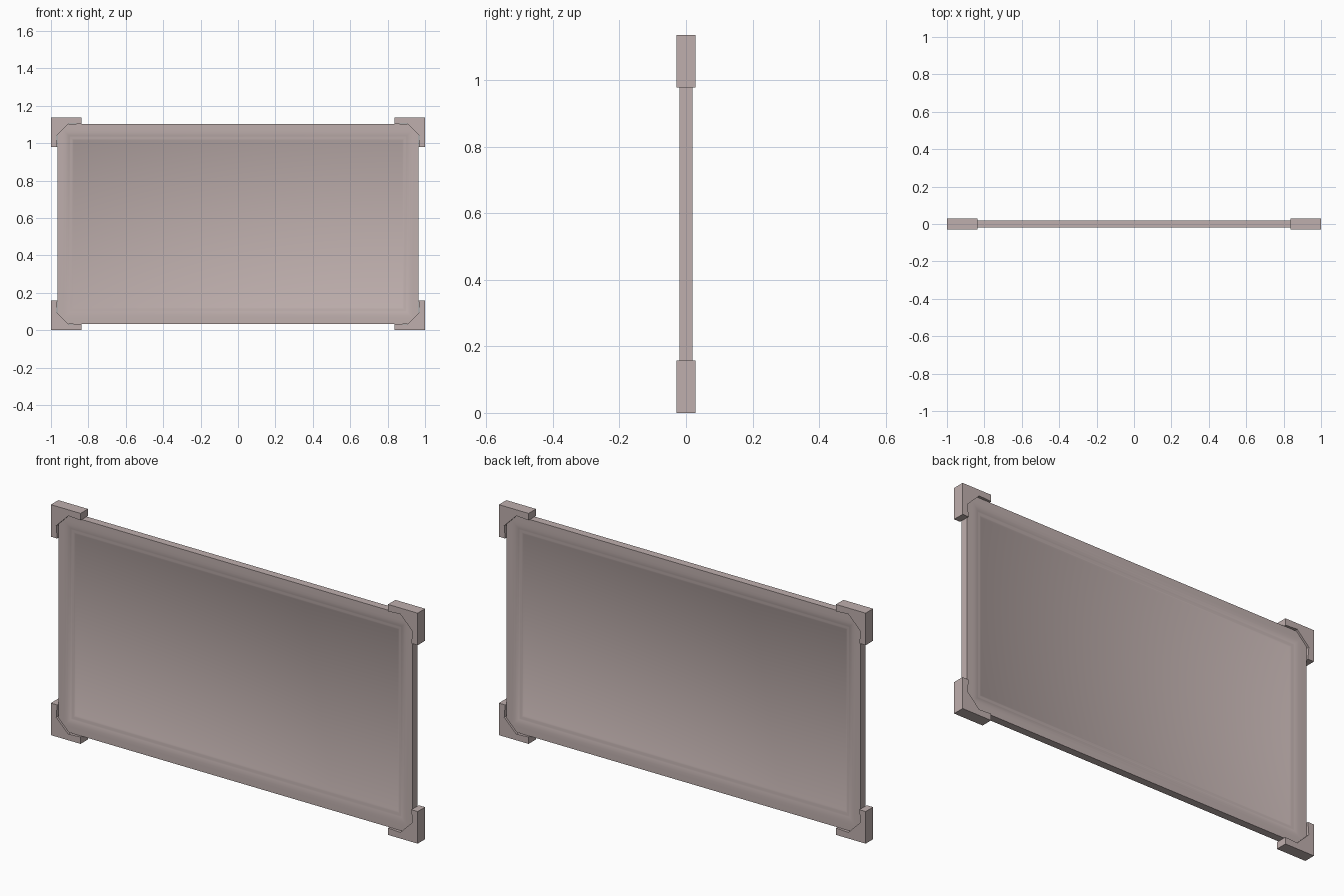
import bpy, bmesh

cube = bpy.data.objects.get("Cube")
if cube:
    bpy.data.objects.remove(cube, do_unlink=True)

# Single warm grey-pink material
mat = bpy.data.materials.new("dusty_pink_grey")
mat.use_nodes = True
colour = (0.52, 0.43, 0.42, 1)
mat.diffuse_color = colour
bsdf = mat.node_tree.nodes["Principled BSDF"]
bsdf.inputs["Base Color"].default_value = colour
bsdf.inputs["Roughness"].default_value = 0.7

MID = 0.568          # height of the panel centre
HALF_X, HALF_Z = 0.966, 0.534


def finish(bm, name):
    bmesh.ops.recalc_face_normals(bm, faces=bm.faces)
    mesh = bpy.data.meshes.new(name)
    bm.to_mesh(mesh)
    bm.free()
    mesh.materials.append(mat)
    obj = bpy.data.objects.new(name, mesh)
    bpy.context.collection.objects.link(obj)
    return obj


def smooth(obj):
    bpy.ops.object.select_all(action="DESELECT")
    obj.select_set(True)
    bpy.context.view_layer.objects.active = obj
    bpy.ops.object.shade_smooth_by_angle(angle=0.6)


# Framed panel: rectangular rings stepping inward on each side
# (inset from the outer edge, half thickness)
profile = [(0.0, 0.019), (0.03, 0.019), (0.045, 0.018), (0.056, 0.016),
           (0.064, 0.013), (0.07, 0.012), (0.079, 0.011), (0.085, 0.009),
           (0.09, 0.006)]
rings = [(i, -t) for i, t in reversed(profile)] + profile
bm = bmesh.new()
loops = []
for inset, y in rings:
    x, z = HALF_X - inset, HALF_Z - inset
    loops.append([bm.verts.new((sx * x, y, MID + sz * z))
                  for sx, sz in ((-1, -1), (1, -1), (1, 1), (-1, 1))])
for a, b in zip(loops, loops[1:]):
    for i in range(4):
        j = (i + 1) % 4
        bm.faces.new((a[i], a[j], b[j], b[i]))
bm.faces.new(loops[0])
bm.faces.new(loops[-1])
smooth(finish(bm, "framed_panel"))

# Corner protectors: L-shaped blocks with a chamfered inner corner
outline = [(1.0, 0.568), (0.838, 0.568), (0.838, 0.534), (0.905, 0.538),
           (0.971, 0.472), (0.966, 0.41), (1.0, 0.41)]
for sx, side in ((1, "left"), (-1, "right")):
    for sz, level in ((1, "upper"), (-1, "lower")):
        bm = bmesh.new()
        face = bm.faces.new([bm.verts.new((sx * x, -0.029, MID + sz * z))
                             for x, z in outline])
        ext = bmesh.ops.extrude_face_region(bm, geom=[face])
        verts = [v for v in ext["geom"] if isinstance(v, bmesh.types.BMVert)]
        bmesh.ops.translate(bm, verts=verts, vec=(0, 0.058, 0))
        finish(bm, f"{level}_{side}_corner_block")
